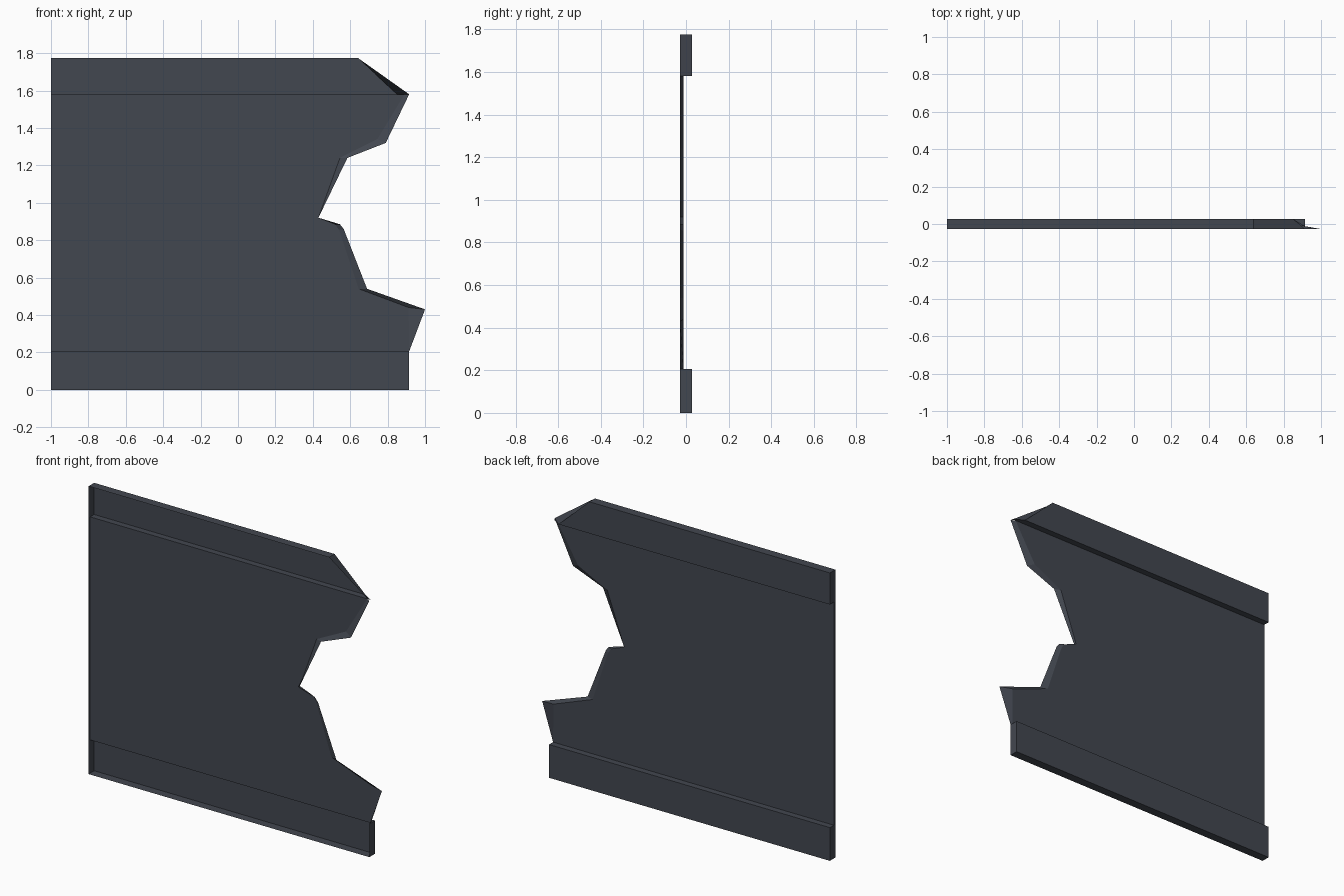
import bpy, bmesh

if "Cube" in bpy.data.objects:
    bpy.data.objects.remove(bpy.data.objects["Cube"])

FRONT, MID, BACK = -0.027, -0.012, 0.027   # y depths of the pressed sheet
Z_LOW, Z_HIGH, TOP = 0.205, 1.58, 1.775

metal = bpy.data.materials.new("dark_slate")
metal.diffuse_color = (0.055, 0.063, 0.08, 1)
metal.use_nodes = True
metal.node_tree.nodes["Principled BSDF"].inputs["Base Color"].default_value = metal.diffuse_color


def tray(name, rim, skin, y_skin, rim_y, open_edges=()):
    """Front-open pressed tray: a back skin plus walls reaching forward to the rim.
    rim_y gives the wall depth per edge, open_edges lists edges without a wall."""
    bm = bmesh.new()
    back = [bm.verts.new((x, y_skin, z)) for x, z in skin]
    skin_face = bm.faces.new(back)
    n = len(rim)
    for i in range(n):
        if i in open_edges:
            continue
        j = (i + 1) % n
        y = rim_y.get(i, FRONT)
        a = bm.verts.new((rim[i][0], y, rim[i][1]))
        b = bm.verts.new((rim[j][0], y, rim[j][1]))
        bm.faces.new((back[j], back[i], a, b))
    bmesh.ops.remove_doubles(bm, verts=bm.verts[:], dist=1e-5)
    bm.normal_update()
    # outside of the skin faces backwards
    if skin_face.is_valid and skin_face.normal.y < 0:
        bmesh.ops.reverse_faces(bm, faces=bm.faces[:])
    bmesh.ops.triangulate(bm, faces=[f for f in bm.faces if len(f.verts) > 4])
    me = bpy.data.meshes.new(name)
    bm.to_mesh(me)
    bm.free()
    me.materials.append(metal)
    ob = bpy.data.objects.new(name, me)
    bpy.context.collection.objects.link(ob)
    return ob


# torn edge of the panel, top to bottom: front rim and the smaller back skin
torn_rim = [(0.915, Z_HIGH), (0.79, 1.32), (0.585, 1.24), (0.43, 0.92), (0.545, 0.885),
            (0.565, 0.86), (0.69, 0.54), (1.0, 0.43), (0.915, Z_LOW)]
torn_skin = [(0.89, Z_HIGH), (0.745, 1.34), (0.545, 1.24), (0.43, 0.92), (0.52, 0.885),
             (0.54, 0.855), (0.645, 0.54), (0.912, 0.44), (0.915, Z_LOW)]
left = [(-1, Z_LOW), (-1, Z_HIGH)]
# no walls where the panel meets the two rails
tray("broken_panel", torn_rim + left, torn_skin + left, MID, {}, open_edges=(8, 10))

# rails: the edge beside the panel only reaches the panel skin
tray("bottom_rail",
     [(-1, Z_LOW), (0.915, Z_LOW), (0.915, 0), (-1, 0)],
     [(-1, Z_LOW), (0.915, Z_LOW), (0.915, 0), (-1, 0)],
     BACK, {0: MID})
tray("top_rail",
     [(-1, TOP), (0.64, TOP), (0.915, Z_HIGH), (-1, Z_HIGH)],
     [(-1, TOP), (0.64, TOP), (0.85, Z_HIGH), (-1, Z_HIGH)],
     BACK, {2: MID})
